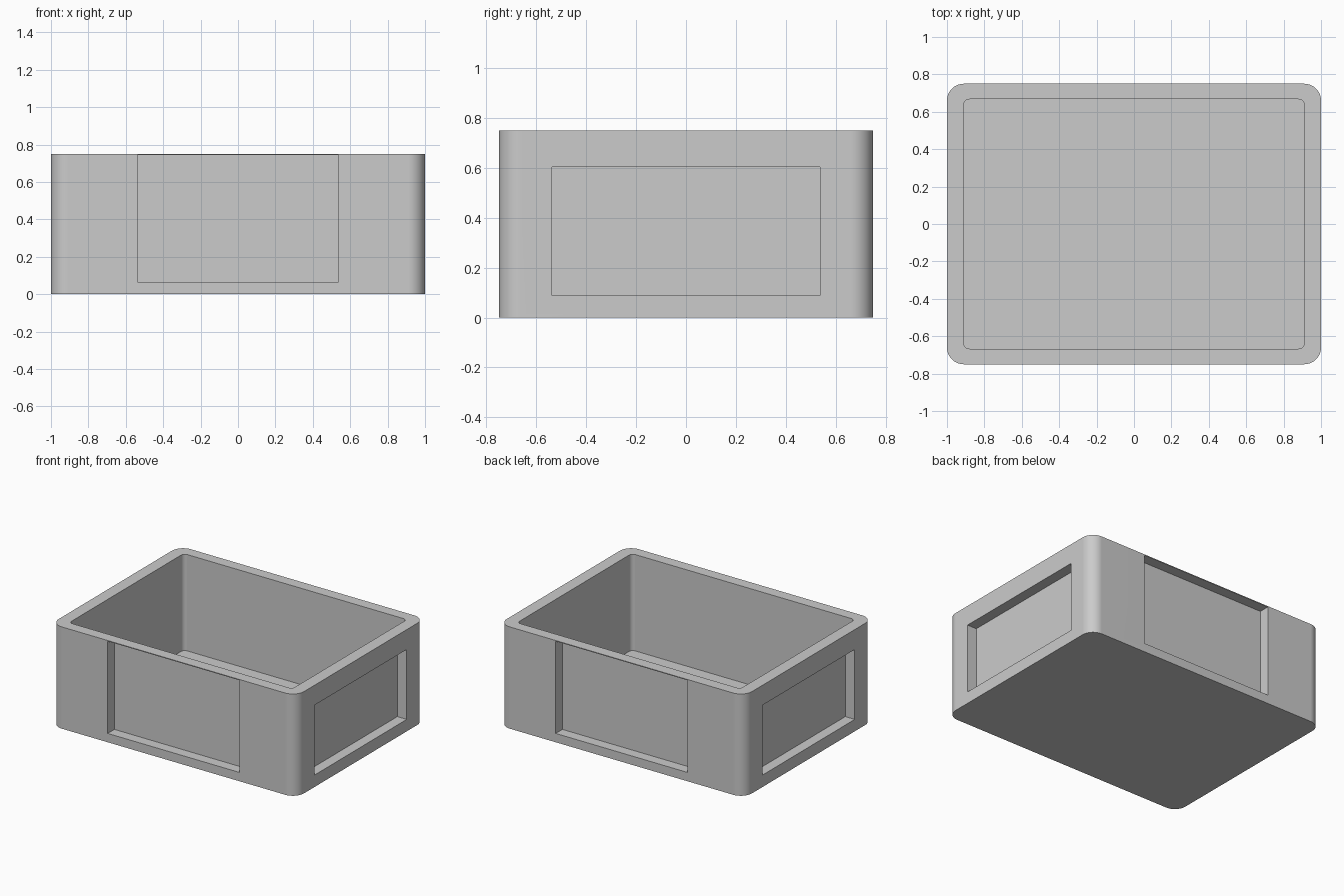
import bpy, bmesh, math
from mathutils import Vector

cube = bpy.data.objects.get("Cube")
if cube:
    bpy.data.objects.remove(cube, do_unlink=True)

HEIGHT, FLOOR = 0.75, 0.04
SEGMENTS = 8

# One plain grey material
grey = bpy.data.materials.new("light_grey")
grey.use_nodes = True
grey.diffuse_color = (0.6, 0.6, 0.6, 1)
grey.node_tree.nodes["Principled BSDF"].inputs["Base Color"].default_value = (0.6, 0.6, 0.6, 1)

bm = bmesh.new()


def rounded_loop(hx, hy, radius, z):
    """Counter-clockwise ring of vertices along a rounded rectangle."""
    ring = []
    for corner, (sx, sy) in enumerate([(1, 1), (-1, 1), (-1, -1), (1, -1)]):
        for i in range(SEGMENTS + 1):
            a = math.pi / 2 * (corner + i / SEGMENTS)
            ring.append(bm.verts.new((sx * (hx - radius) + radius * math.cos(a),
                                      sy * (hy - radius) + radius * math.sin(a), z)))
    return ring


def bridge(a, b):
    n = len(a)
    return [bm.faces.new((a[i], a[(i + 1) % n], b[(i + 1) % n], b[i])) for i in range(n)]


def recess(face, half_width, z0, z1, depth):
    """Sink a rectangular panel into one flat outer wall."""
    normal = face.normal.copy()
    centre = face.calc_center_median()
    along = Vector((-normal.y, normal.x, 0))
    mid_z = centre.z
    bmesh.ops.inset_individual(bm, faces=[face], thickness=0.02)
    for v in face.verts:
        side = 1 if (v.co - centre).dot(along) > 0 else -1
        p = centre + along * side * half_width
        v.co = (p.x, p.y, z1 if v.co.z > mid_z else z0)
    panel = bmesh.ops.extrude_discrete_faces(bm, faces=[face])["faces"][0]
    bmesh.ops.translate(bm, verts=panel.verts[:], vec=-normal * depth)


# Shell: outer wall, rim, inner wall, floor and underside
outer_low = rounded_loop(1.0, 0.75, 0.09, 0)
outer_top = rounded_loop(1.0, 0.75, 0.09, HEIGHT)
inner_top = rounded_loop(0.91, 0.667, 0.03, HEIGHT)
inner_low = rounded_loop(0.91, 0.667, 0.03, FLOOR)
walls = bridge(outer_low, outer_top)
bridge(outer_top, inner_top)
bridge(inner_top, inner_low)
bm.faces.new(inner_low)
bm.faces.new(outer_low[::-1])
bm.normal_update()

# Recessed panels: tall ones on front and back, lower ones on the ends
for wall in walls[SEGMENTS::SEGMENTS + 1]:
    if abs(wall.normal.y) > 0.9:
        recess(wall, 0.537, 0.065, 0.744, 0.078)
    else:
        recess(wall, 0.537, 0.088, 0.603, 0.077)
bm.normal_update()

mesh = bpy.data.meshes.new("storage_bin")
bm.to_mesh(mesh)
bm.free()
mesh.materials.append(grey)
bin_obj = bpy.data.objects.new("storage_bin", mesh)
bpy.context.collection.objects.link(bin_obj)

# Smooth corners, crisp edges, flat walls
bpy.ops.object.select_all(action='DESELECT')
bin_obj.select_set(True)
bpy.context.view_layer.objects.active = bin_obj
bpy.ops.object.shade_smooth_by_angle(angle=math.radians(30))
weighted = bin_obj.modifiers.new("flat_walls", 'WEIGHTED_NORMAL')
weighted.keep_sharp = True
